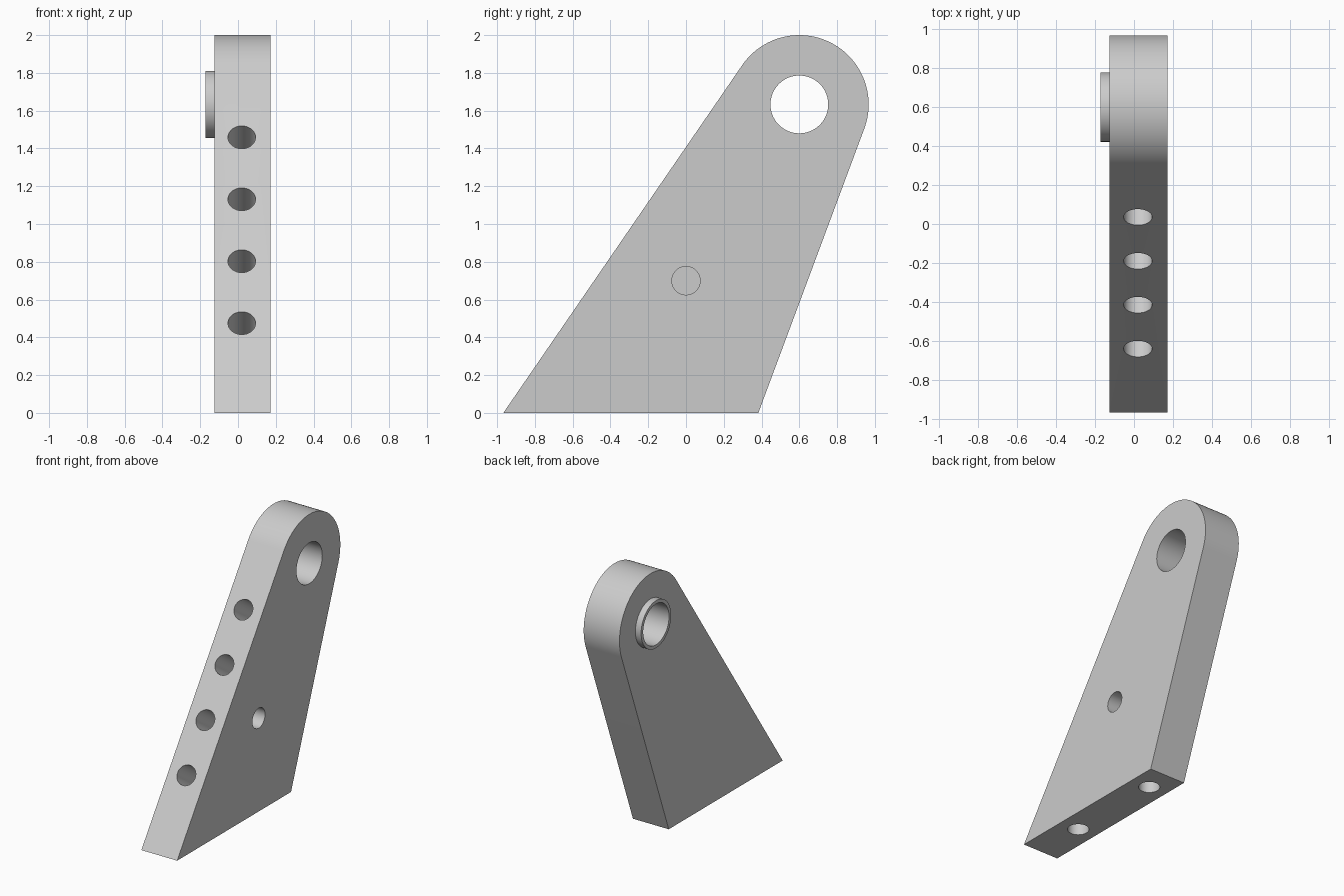
import bpy, bmesh, math
from mathutils import Vector

if "Cube" in bpy.data.objects:
    bpy.data.objects.remove(bpy.data.objects["Cube"])

grey = bpy.data.materials.new("light_grey")
grey.diffuse_color = (0.6, 0.6, 0.6, 1)
grey.use_nodes = True
grey.node_tree.nodes["Principled BSDF"].inputs["Base Color"].default_value = grey.diffuse_color

X0, X1, XB = -0.125, 0.172, -0.172      # plate faces and boss end
EYE = Vector((0.6, 1.633))              # eye centre in (y, z)
R_EYE, R_BOSS, R_BORE, R_HOLE = 0.367, 0.178, 0.153, 0.073
FRONT, BACK = Vector((-0.967, 0)), Vector((0.383, 0))


def prism(name, outline, x0, x1):
    """Extrude a (y, z) outline along x."""
    bm = bmesh.new()
    face = bm.faces.new([bm.verts.new((x0, y, z)) for y, z in outline])
    ext = bmesh.ops.extrude_face_region(bm, geom=[face])["geom"]
    bmesh.ops.translate(bm, vec=(x1 - x0, 0, 0),
                        verts=[g for g in ext if isinstance(g, bmesh.types.BMVert)])
    bmesh.ops.recalc_face_normals(bm, faces=bm.faces)
    me = bpy.data.meshes.new(name)
    bm.to_mesh(me)
    bm.free()
    me.materials.append(grey)
    ob = bpy.data.objects.new(name, me)
    bpy.context.collection.objects.link(ob)
    return ob


def drill(target, start, direction, radius, depth, verts=48):
    """Cut a round hole into target from start along direction."""
    d = Vector(direction).normalized()
    over = 0.1
    mid = Vector(start) + d * (depth - over) / 2
    bpy.ops.mesh.primitive_cylinder_add(vertices=verts, radius=radius, depth=depth + over,
                                        location=mid, rotation=d.to_track_quat('Z', 'Y').to_euler())
    cutter = bpy.context.object
    cutter.hide_render = True
    cutter.data.materials.append(grey)
    mod = target.modifiers.new("hole", 'BOOLEAN')
    mod.operation, mod.solver, mod.object = 'DIFFERENCE', 'EXACT', cutter
    bpy.context.view_layer.objects.active = target
    bpy.ops.object.modifier_apply(modifier=mod.name)
    bpy.data.objects.remove(cutter)


def tangent_angle(p, side):
    """Angle on the eye circle where the line from p touches it."""
    v = p - EYE
    return math.atan2(v.y, v.x) + side * math.acos(R_EYE / v.length)


# Tapered plate with rounded eye end
a0 = tangent_angle(BACK, 1)
a1 = tangent_angle(FRONT, -1) % (2 * math.pi)
N = 56
arc = [EYE + R_EYE * Vector((math.cos(a), math.sin(a)))
       for a in (a0 + (a1 - a0) * i / N for i in range(N + 1))]
plate = prism("bracket_plate", [FRONT, BACK] + arc, X0, X1)

# Bushing collar on the left side
ring = [EYE + R_BOSS * Vector((math.cos(t), math.sin(t)))
        for t in (2 * math.pi * i / 64 for i in range(64))]
collar = prism("bushing_collar", ring, XB, X0)

# Bore through plate and collar
for part in (plate, collar):
    drill(part, (0.3, EYE.x, EYE.y), (-1, 0, 0), R_BORE, 0.6, 64)

# Row of holes square to the sloping front edge
slope = (arc[-1] - FRONT).normalized()
for z in (0.475, 0.803, 1.131, 1.459):
    y = FRONT.x + z * slope.x / slope.y
    drill(plate, (0.02, y, z), (0, slope.y, -slope.x), R_HOLE, 0.35)

# Two mounting holes underneath and one in the right side
for y in (-0.57, 0.186):
    drill(plate, (0.02, y, 0), (0, 0, 1), R_HOLE, 0.25)
drill(plate, (X1, 0, 0.7), (-1, 0, 0), 0.075, 0.2)

# Smooth rounds, sharp edges
for part in (plate, collar):
    bpy.ops.object.select_all(action='DESELECT')
    part.select_set(True)
    bpy.context.view_layer.objects.active = part
    bpy.ops.object.shade_smooth_by_angle(angle=math.radians(30))
